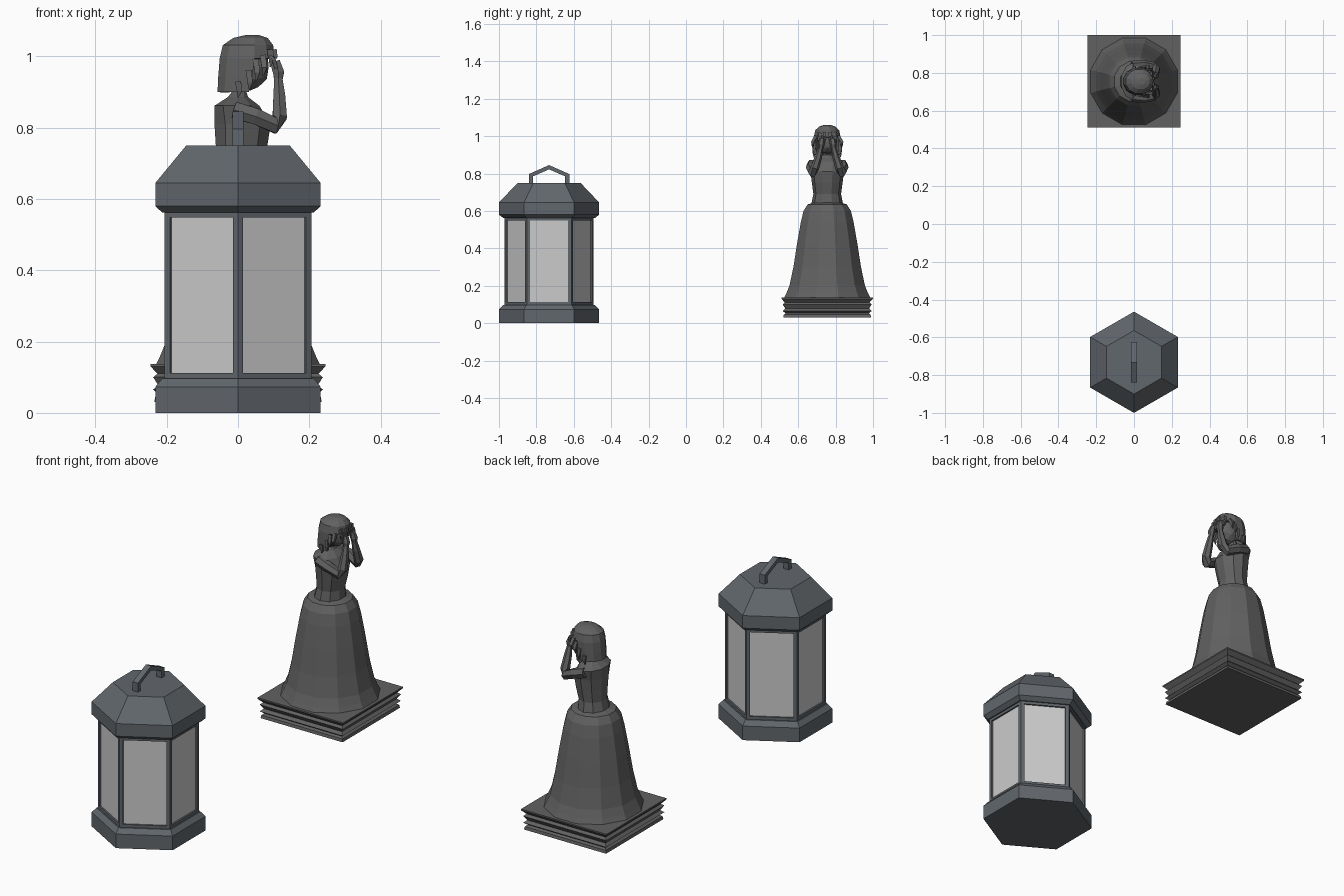
import bpy, bmesh, math
from mathutils import Vector

if "Cube" in bpy.data.objects:
    bpy.data.objects.remove(bpy.data.objects["Cube"])

LY, SY = -0.732, 0.755          # lantern and statue centres along y


def mat(name, c):
    m = bpy.data.materials.new(name)
    m.diffuse_color = (*c, 1)
    m.use_nodes = True
    m.node_tree.nodes["Principled BSDF"].inputs["Base Color"].default_value = m.diffuse_color
    return m


IRON = mat("iron", (0.12, 0.135, 0.15))
GLASS = mat("glass", (0.6, 0.6, 0.6))
STONE = mat("dark_stone", (0.12, 0.12, 0.12))


def finish(bm, name, *mats):
    bmesh.ops.recalc_face_normals(bm, faces=bm.faces)
    me = bpy.data.meshes.new(name)
    bm.to_mesh(me)
    bm.free()
    ob = bpy.data.objects.new(name, me)
    bpy.context.collection.objects.link(ob)
    for m in mats:
        me.materials.append(m)
    return ob


def skin(bm, rings, cap=True):
    rings = [[bm.verts.new(p) for p in r] for r in rings]
    n = len(rings[0])
    for a, b in zip(rings, rings[1:]):
        for i in range(n):
            j = (i + 1) % n
            bm.faces.new((a[i], a[j], b[j], b[i]))
    if cap:
        bm.faces.new(rings[0][::-1])
        bm.faces.new(rings[-1])


def loft(bm, prof, n, cy, phase=0.0, cap=True):
    """Stack rings given as (z, centre x, radius x, radius y)."""
    ang = [phase + 2 * math.pi * i / n for i in range(n)]
    skin(bm, [[(cx + rx * math.cos(a), cy + ry * math.sin(a), z) for a in ang]
              for z, cx, rx, ry in prof], cap)


def turned(prof):
    return [(z, 0, r, r) for z, r in prof]


def tube(bm, pts, n=6):
    """Tapered limb through (x, y, z, radius) points."""
    P = [Vector(p[:3]) for p in pts]
    rings = []
    for i, p in enumerate(P):
        d = (P[min(i + 1, len(P) - 1)] - P[max(i - 1, 0)]).normalized()
        u = d.cross(Vector((0, 1, 0.01))).normalized()
        v = d.cross(u)
        rings.append([p + pts[i][3] * (u * math.cos(t) + v * math.sin(t))
                      for t in (2 * math.pi * k / n + math.pi / n for k in range(n))])
    skin(bm, rings)


# ---- Lantern: base, roof, glazed body, handle
HEX = math.pi / 2
bm = bmesh.new()
loft(bm, turned([(0, .268), (.073, .268), (.097, .245), (.097, .2)]), 6, LY, HEX)
finish(bm, "lantern_base", IRON)

bm = bmesh.new()
loft(bm, turned([(.562, .2), (.562, .245), (.58, .268), (.645, .268), (.75, .168)]), 6, LY, HEX)
finish(bm, "lantern_roof", IRON)

bm = bmesh.new()
loft(bm, turned([(.095, .238), (.565, .238)]), 6, LY, HEX)
bm.normal_update()
panes = [f for f in bm.faces if abs(f.normal.z) < .5]
bmesh.ops.inset_individual(bm, faces=panes, thickness=.024)
bmesh.ops.inset_individual(bm, faces=panes, thickness=.0005, depth=-.008)
for f in panes:
    f.material_index = 1
finish(bm, "lantern_body", IRON, GLASS)

bm = bmesh.new()
outer = [(-.108, .745), (-.108, .797), (0, .845), (.108, .797), (.108, .745)]
inner = [(-.086, .745), (-.086, .785), (0, .822), (.086, .785), (.086, .745)]
skin(bm, [[(-.015, LY + o[0], o[1]), (.015, LY + o[0], o[1]),
           (.015, LY + i[0], i[1]), (-.015, LY + i[0], i[1])] for o, i in zip(outer, inner)])
finish(bm, "lantern_handle", IRON)

# ---- Statue plinth: stepped square moulding
bm = bmesh.new()
plinth = [(.03, .235), (.045, .232), (.053, .222), (.065, .238), (.078, .224),
          (.1, .238), (.11, .226), (.13, .245), (.137, .245)]
loft(bm, turned([(z, h * math.sqrt(2)) for z, h in plinth]), 4, SY, math.pi / 4)
finish(bm, "plinth", STONE)

# ---- Skirt
bm = bmesh.new()
loft(bm, turned([(.132, .24), (.16, .226), (.2, .209), (.3, .187), (.43, .166), (.54, .146),
                 (.6, .131), (.635, .108), (.645, .07)]), 12, SY, math.pi / 12)
finish(bm, "skirt", STONE)

# ---- Bodice, shoulders and neck
bm = bmesh.new()
loft(bm, [(.615, 0, .08, .09), (.645, 0, .074, .083), (.69, .004, .067, .074),
          (.75, .01, .076, .082), (.81, .013, .083, .09), (.862, -.003, .066, .1),
          (.886, 0, .03, .045), (.9, .003, .022, .024), (.94, .015, .022, .024)],
     10, SY, math.pi / 10)
finish(bm, "torso", STONE)

# ---- Head
bm = bmesh.new()
bmesh.ops.create_icosphere(bm, subdivisions=2, radius=1)
for v in bm.verts:
    v.co = Vector((.033 + .056 * v.co.x, SY + .053 * v.co.y, .972 + .068 * v.co.z))
finish(bm, "head", STONE)

# ---- Hair: bob open over the face, with loose strands
bm = bmesh.new()
loft(bm, [(.9, .012, .072, .072), (.945, .02, .078, .074), (.995, .026, .08, .074),
          (1.032, .028, .073, .066), (1.052, .035, .05, .043), (1.06, .04, .02, .018)],
     12, SY, math.pi / 12, cap=False)
bm.verts.ensure_lookup_table()
bm.faces.new(bm.verts[-12:])
gone = []
for f in bm.faces:
    c = f.calc_center_median()
    if (c.z < .99 and c.x > .06) or (c.z < .925 and c.x > .02):
        gone.append(f)
bmesh.ops.delete(bm, geom=gone, context='FACES')
hair = finish(bm, "hair", STONE)
mod = hair.modifiers.new("thickness", 'SOLIDIFY')
mod.thickness = .012

bm = bmesh.new()
for s in (-1, 1):
    for x, y, top, drop, kick in [(.03, .068, .96, .055, .004), (.05, .066, .99, .06, .012),
                                  (.07, .06, 1.0, .055, .02), (.0, .07, .93, .045, .0),
                                  (.09, .04, 1.02, .05, .0), (.1, .015, 1.02, .035, .0)]:
        tube(bm, [(x, SY + s * y, top, .012), (x + .004, SY + s * (y + kick), top - drop * .6, .01),
                  (x, SY + s * (y + kick * .8), top - drop, .002)], 4)
finish(bm, "hair_strands", STONE)

# ---- Arms raised to the face, hands and fingers
for s, side in ((-1, "right"), (1, "left")):
    bm = bmesh.new()
    tube(bm, [(-.01, SY + s * .082, .85, .027), (.05, SY + s * .088, .832, .026),
              (.105, SY + s * .078, .806, .025), (.117, SY + s * .066, .83, .023),
              (.116, SY + s * .046, .89, .019), (.113, SY + s * .034, .94, .013)])
    finish(bm, side + "_arm", STONE)
    bm = bmesh.new()
    tube(bm, [(.113, SY + s * .034, .932, .013), (.114, SY + s * .032, .955, .018),
              (.104, SY + s * .028, .985, .016)], 6)
    for k in range(4):
        y = SY + s * (.01 + .013 * k)
        tube(bm, [(.107, SY + s * (.018 + .008 * k), .968, .007), (.1, y, .993, .007),
                  (.088, y, 1.012 - .003 * k, .005)], 4)
    finish(bm, side + "_hand", STONE)
